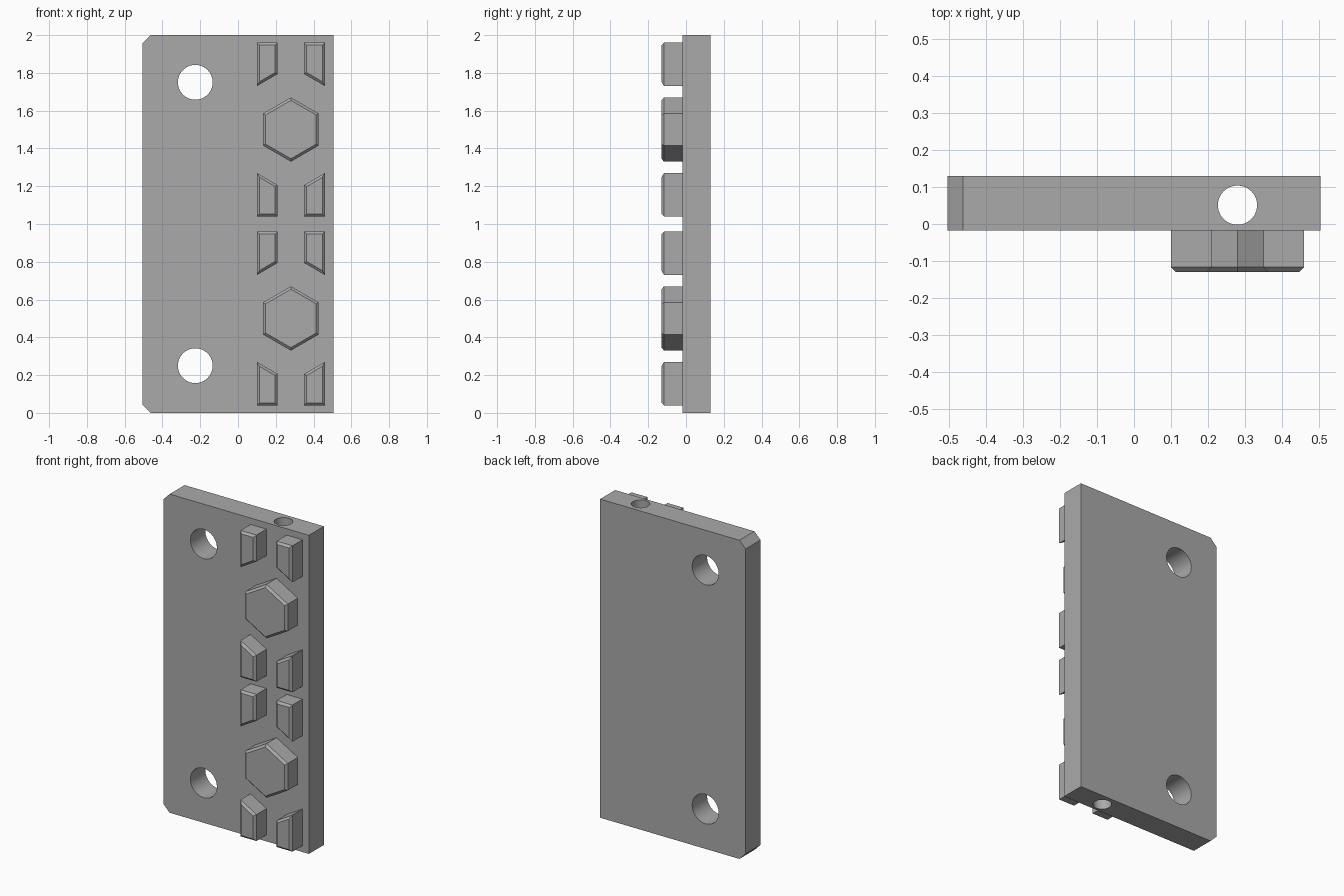
import bpy, bmesh, math
from mathutils import Matrix, Vector

cube = bpy.data.objects.get("Cube")
if cube:
    bpy.data.objects.remove(cube, do_unlink=True)

BACK, FACE, FRONT = 0.13, -0.018, -0.13   # plate back, plate front, stud tips
CHAMFER = 0.0135
STUD_X = 0.28

grey = bpy.data.materials.new("plain grey")
grey.use_nodes = True
colour = (0.4, 0.4, 0.4, 1)
grey.diffuse_color = colour
grey.node_tree.nodes["Principled BSDF"].inputs["Base Color"].default_value = colour


def add_object(name, bm):
    bmesh.ops.recalc_face_normals(bm, faces=bm.faces)
    mesh = bpy.data.meshes.new(name)
    bm.to_mesh(mesh)
    bm.free()
    mesh.materials.append(grey)
    obj = bpy.data.objects.new(name, mesh)
    bpy.context.collection.objects.link(obj)
    return obj


def prism(name, outline, front, back, chamfer=0):
    """Extrude an x-z outline along y, optionally chamfering the front rim."""
    bm = bmesh.new()
    cap = bm.faces.new([bm.verts.new((x, back, z)) for x, z in outline])
    out = bmesh.ops.extrude_face_region(bm, geom=[cap])["geom"]
    verts = [g for g in out if isinstance(g, bmesh.types.BMVert)]
    bmesh.ops.translate(bm, verts=verts, vec=(0, front - back, 0))
    if chamfer:
        rim = [e for e in bm.edges if all(abs(v.co.y - front) < 1e-5 for v in e.verts)]
        bmesh.ops.bevel(bm, geom=rim, offset=chamfer, segments=1, affect='EDGES')
    return add_object(name, bm)


def drill(target, radius, depth, centre, axis):
    """Cut a round hole through the target."""
    bm = bmesh.new()
    turn = Vector((0, 0, 1)).rotation_difference(Vector(axis)).to_matrix().to_4x4()
    bmesh.ops.create_cone(bm, cap_ends=True, segments=64, radius1=radius, radius2=radius,
                          depth=depth, matrix=Matrix.Translation(centre) @ turn)
    cutter = add_object("hole_cutter", bm)
    cutter.hide_render = True
    mod = target.modifiers.new("hole", 'BOOLEAN')
    mod.operation = 'DIFFERENCE'
    mod.solver = 'EXACT'
    mod.object = cutter
    bpy.ops.object.select_all(action='DESELECT')
    target.select_set(True)
    bpy.context.view_layer.objects.active = target
    bpy.ops.object.modifier_apply(modifier=mod.name)
    bpy.data.objects.remove(cutter, do_unlink=True)


# Plate with two clipped corners
W, C = 0.505, 0.043
plate = prism("plate", [(W, 0), (W, 2), (C - W, 2), (-W, 2 - C), (-W, C), (C - W, 0)],
              FACE, BACK)

# Two mounting holes and one long pin bore
for z in (0.25, 1.75):
    drill(plate, 0.092, 1, (-0.226, 0, z), (0, 1, 0))
drill(plate, 0.053, 3, (STUD_X, 0.051, 1), (0, 0, 1))
bpy.ops.object.shade_smooth_by_angle(angle=math.radians(30))

# Studs: a hexagon with four slanted blocks around it, twice
R = 0.17
for level, mid in (("lower", 0.5), ("upper", 1.5)):
    hexagon = [(STUD_X + R * math.sin(math.radians(60 * i)),
                mid + R * math.cos(math.radians(60 * i))) for i in range(6)]
    prism(level + "_hexagon_stud", hexagon, FRONT, FACE, CHAMFER)
    for side, sx in (("left", 1), ("right", -1)):
        for end, sz in (("top", 1), ("bottom", -1)):
            block = [(0.07, 0.46), (0.18, 0.46), (0.18, 0.23), (0.07, 0.294)]
            outline = [(STUD_X + sx * x, mid + sz * z) for x, z in block]
            prism(f"{level}_{end}_{side}_block", outline, FRONT, FACE, CHAMFER)
